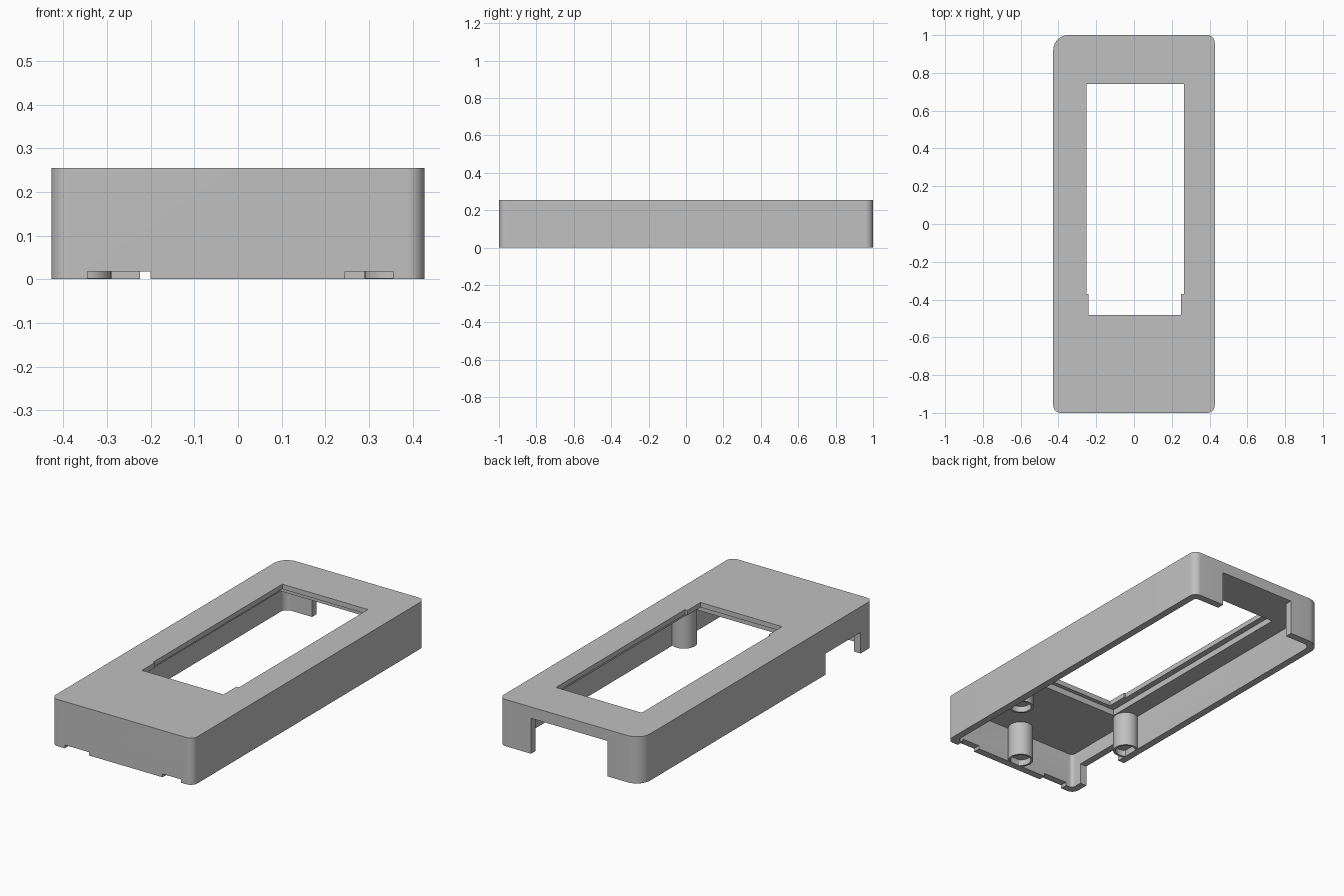
import bpy, bmesh, math

cube = bpy.data.objects.get("Cube")
if cube:
    bpy.data.objects.remove(cube, do_unlink=True)

HALF_X, HALF_Y, HEIGHT = 0.4275, 1.0, 0.255
WALL, CEILING = 0.04, 0.195

grey = bpy.data.materials.new("plain_grey")
grey.use_nodes = True
grey.diffuse_color = (0.53, 0.53, 0.53, 1)
grey.node_tree.nodes["Principled BSDF"].inputs["Base Color"].default_value = grey.diffuse_color


def add_object(name, bm):
    bmesh.ops.recalc_face_normals(bm, faces=bm.faces)
    mesh = bpy.data.meshes.new(name)
    bm.to_mesh(mesh)
    bm.free()
    mesh.materials.append(grey)
    obj = bpy.data.objects.new(name, mesh)
    bpy.context.collection.objects.link(obj)
    return obj


def slab(name, x0, x1, y0, y1, z0, z1, radii=None, steps=10):
    """Upright block; radii run back right, back left, front left, front right as seen from above."""
    corners = [(x1, y1), (x0, y1), (x0, y0), (x1, y0)]
    points = []
    for i, (cx, cy) in enumerate(corners):
        r = radii[i] if radii else 0
        if r == 0:
            points.append((cx, cy))
            continue
        mx = cx - r if cx == x1 else cx + r
        my = cy - r if cy == y1 else cy + r
        for k in range(steps + 1):
            a = math.pi / 2 * (i + k / steps)
            points.append((mx + r * math.cos(a), my + r * math.sin(a)))
    bm = bmesh.new()
    face = bm.faces.new([bm.verts.new((x, y, z0)) for x, y in points])
    top = bmesh.ops.extrude_face_region(bm, geom=[face])["geom"]
    verts = [v for v in top if isinstance(v, bmesh.types.BMVert)]
    bmesh.ops.translate(bm, verts=verts, vec=(0, 0, z1 - z0))
    return add_object(name, bm)


def lathe(name, profile, x, y, segments=40):
    """Revolve an open (radius, height) profile that starts and ends on the axis."""
    bm = bmesh.new()
    verts = [bm.verts.new((r, 0, z)) for r, z in profile]
    edges = [bm.edges.new(pair) for pair in zip(verts, verts[1:])]
    bmesh.ops.spin(bm, geom=verts + edges, cent=(0, 0, 0), axis=(0, 0, 1),
                   angle=2 * math.pi, steps=segments)
    bmesh.ops.remove_doubles(bm, verts=bm.verts, dist=1e-4)
    obj = add_object(name, bm)
    obj.location = (x, y, 0)
    return obj


def smooth(obj):
    bpy.ops.object.select_all(action='DESELECT')
    obj.select_set(True)
    bpy.context.view_layer.objects.active = obj
    bpy.ops.object.shade_smooth_by_angle(angle=math.radians(30))


# Outer housing with one larger corner
housing = slab("housing", -HALF_X, HALF_X, -HALF_Y, HALF_Y, 0, HEIGHT,
               (0.04, 0.08, 0.04, 0.04))

# Hollow inside, display pocket, two-width window, and wall openings
cutters = [
    slab("cavity", -HALF_X + WALL, HALF_X - WALL, -HALF_Y + WALL, HALF_Y - WALL,
         -0.1, CEILING, (0.02, 0.04, 0.02, 0.02)),
    slab("display_pocket", -0.285, 0.295, -0.505, 0.775, 0.1, 0.228),
    slab("window_main", -0.252, 0.265, -0.37, 0.742, 0.1, 0.4),
    slab("window_front", -0.242, 0.25, -0.482, -0.3, 0.1, 0.4),
    slab("back_opening", -0.225, 0.235, 0.9, 1.1, -0.1, 0.193),
    slab("side_opening", -0.6, -0.36, -0.895, -0.59, -0.1, 0.115),
    slab("front_notch_a", -0.345, -0.2, -1.1, -0.94, -0.1, 0.018),
    slab("front_notch_b", 0.245, 0.355, -1.1, -0.94, -0.1, 0.018),
]
for cutter in cutters:
    cutter.hide_render = True
    mod = housing.modifiers.new(cutter.name, 'BOOLEAN')
    mod.operation = 'DIFFERENCE'
    mod.solver = 'EXACT'
    mod.object = cutter

# Bake the cuts and drop the helper blocks
graph = bpy.context.evaluated_depsgraph_get()
baked = bpy.data.meshes.new_from_object(housing.evaluated_get(graph))
housing.modifiers.clear()
housing.data = baked
for cutter in cutters:
    bpy.data.objects.remove(cutter, do_unlink=True)
smooth(housing)

# Screw posts with a shallow recess in the foot
post = [(0, 0.035), (0.053, 0.035), (0.053, 0.002), (0.065, 0.002), (0.065, 0.21), (0, 0.21)]
for name, x, y in (("left_post", 0.355, -0.49), ("right_post", -0.355, -0.49),
                   ("front_post", 0.0, -0.915)):
    smooth(lathe(name, post, x, y))
